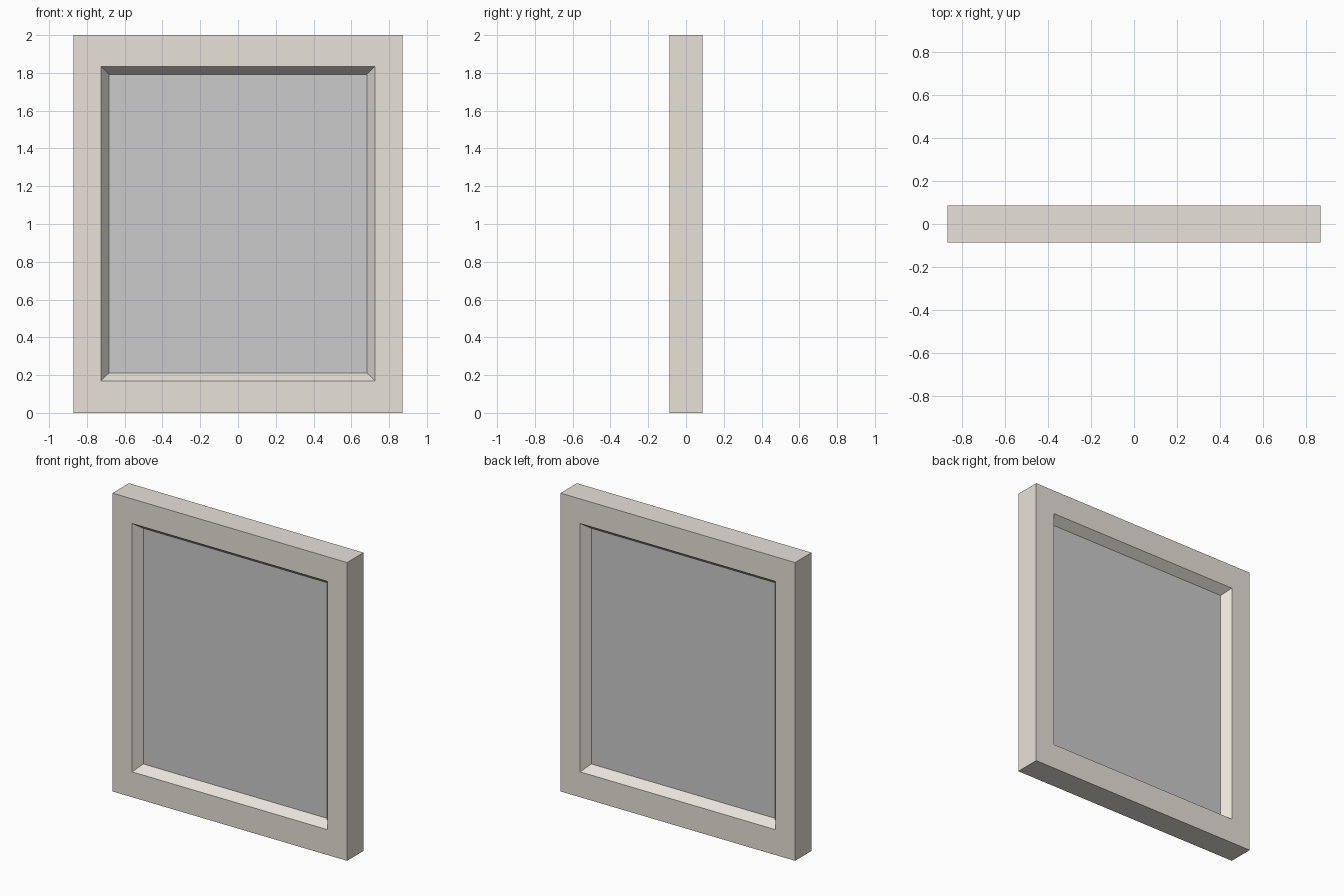
import bpy, bmesh

if "Cube" in bpy.data.objects:
    bpy.data.objects.remove(bpy.data.objects["Cube"])


def material(name, color):
    mat = bpy.data.materials.new(name)
    mat.diffuse_color = (*color, 1)
    mat.use_nodes = True
    mat.node_tree.nodes["Principled BSDF"].inputs["Base Color"].default_value = mat.diffuse_color
    return mat


def finish(bm, name, mat):
    bmesh.ops.recalc_face_normals(bm, faces=bm.faces)
    mesh = bpy.data.meshes.new(name)
    bm.to_mesh(mesh)
    bm.free()
    mesh.materials.append(mat)
    obj = bpy.data.objects.new(name, mesh)
    bpy.context.collection.objects.link(obj)
    return obj


# Frame: one cross-section (half width, bottom z, top z, y) swept round the rectangle
outer = (0.87, 0.0, 2.0)
opening = (0.725, 0.17, 1.835)
rebate = (0.682, 0.212, 1.792)
depth, pane_half = 0.087, 0.029
section = [(*outer, -depth), (*opening, -depth), (*rebate, -pane_half),
           (*rebate, pane_half), (*opening, depth), (*outer, depth)]

bm = bmesh.new()
rings = [[bm.verts.new((x, y, z)) for x, z in ((-w, lo), (w, lo), (w, hi), (-w, hi))]
         for w, lo, hi, y in section]
for i, a in enumerate(rings):
    b = rings[(i + 1) % len(rings)]
    for j in range(4):
        k = (j + 1) % 4
        bm.faces.new((a[j], a[k], b[k], b[j]))
finish(bm, "window_frame", material("pale_stone", (0.8, 0.76, 0.69)))

# Pane: thin slab seated slightly inside the frame
w, lo, hi = rebate
bm = bmesh.new()
bmesh.ops.create_cube(bm, size=1)
bmesh.ops.scale(bm, verts=bm.verts, vec=(2 * w + 0.01, 2 * pane_half, hi - lo + 0.01))
bmesh.ops.translate(bm, verts=bm.verts, vec=(0, 0, (lo + hi) / 2))
finish(bm, "window_pane", material("grey_glass", (0.57, 0.57, 0.57)))
